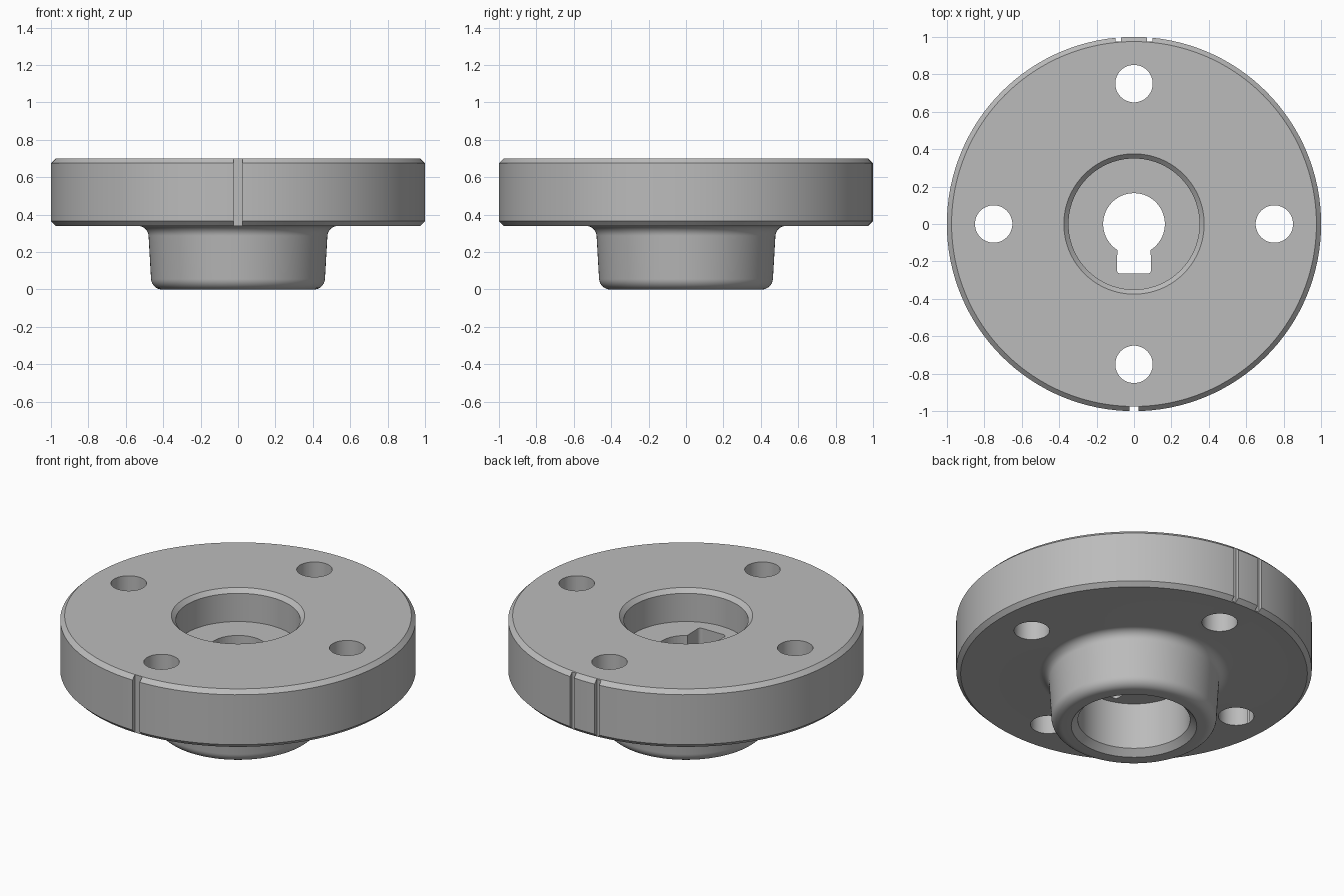
import bpy, bmesh
from math import pi, sin, cos, radians

cube = bpy.data.objects.get("Cube")
if cube:
    bpy.data.objects.remove(cube)

SEGMENTS = 128

steel = bpy.data.materials.new("plain grey")
steel.use_nodes = True
grey = (0.5, 0.5, 0.5, 1)
steel.diffuse_color = grey
steel.node_tree.nodes["Principled BSDF"].inputs["Base Color"].default_value = grey


def make_object(name, bm):
    bmesh.ops.recalc_face_normals(bm, faces=bm.faces)
    mesh = bpy.data.meshes.new(name)
    bm.to_mesh(mesh)
    bm.free()
    mesh.materials.append(steel)
    obj = bpy.data.objects.new(name, mesh)
    bpy.context.collection.objects.link(obj)
    return obj


def arc(cx, cz, r, start, end, steps=8):
    angles = [radians(start + (end - start) * i / steps) for i in range(steps + 1)]
    return [(cx + r * cos(a), cz + r * sin(a)) for a in angles]


def lathe(name, profile):
    """Revolve a closed (radius, height) profile around z."""
    bm = bmesh.new()
    rings = [[bm.verts.new((r * sin(2 * pi * i / SEGMENTS), r * cos(2 * pi * i / SEGMENTS), z))
              for i in range(SEGMENTS)] for r, z in profile]
    for a, b in zip(rings, rings[1:] + rings[:1]):
        for i in range(SEGMENTS):
            j = (i + 1) % SEGMENTS
            bm.faces.new((a[i], a[j], b[j], b[i]))
    return make_object(name, bm)


def prism(name, outline, z0, z1):
    """Extrude a flat outline from z0 to z1."""
    bm = bmesh.new()
    face = bm.faces.new([bm.verts.new((x, y, z0)) for x, y in outline])
    top = bmesh.ops.extrude_face_region(bm, geom=[face])["geom"]
    for v in top:
        if isinstance(v, bmesh.types.BMVert):
            v.co.z = z1
    return make_object(name, bm)


def box(name, x, y, width, depth):
    w, d = width / 2, depth / 2
    return prism(name, [(x - w, y - d), (x + w, y - d), (x + w, y + d), (x - w, y + d)], 0.3, 0.8)


def circle(x, y, r, steps=48):
    return arc(x, y, r, 0, 360 * (steps - 1) / steps, steps - 1)


# Flanged hub with a top recess, a bottom bore and a thin web between them
WEB_HOLE = 0.165
profile = [(WEB_HOLE - 0.08, 0.5), (WEB_HOLE - 0.08, 0.325), (0.316, 0.325), (0.316, 0.037), (0.353, 0)]
profile += arc(0.405, 0.06, 0.06, -90, -4)
profile += arc(0.535, 0.283, 0.057, 176, 90)
profile += [(0.975, 0.34), (1, 0.365), (1, 0.675), (0.975, 0.7), (0.375, 0.7), (0.35, 0.675), (0.35, 0.5)]
flange = lathe("flanged_hub", profile)

# Keyed shaft hole: round hole with a rounded slot towards the front
SLOT, SLOT_END, CORNER = 0.092, -0.265, 0.02
edge = -57.5
keyhole = arc(0, 0, WEB_HOLE, edge, 360 - 180 - edge, 44)
keyhole += arc(-SLOT + CORNER, SLOT_END + CORNER, CORNER, 180, 270, 5)
keyhole += arc(SLOT - CORNER, SLOT_END + CORNER, CORNER, 270, 360, 5)
cutters = [prism("keyhole_cutter", keyhole, 0.2, 0.6)]

# Four bolt holes
for i in range(4):
    a = i * pi / 2
    cutters.append(prism("bolt_hole_cutter", circle(0.75 * cos(a), 0.75 * sin(a), 0.1), 0.2, 0.8))

# Rim notches: one at the front, a pair at the back
cutters.append(box("front_notch_cutter", 0, -1.025, 0.05, 0.1))
for x in (-0.085, 0.085):
    cutters.append(box("back_notch_cutter", x, 1.025, 0.03, 0.1))

bpy.context.view_layer.objects.active = flange
for cutter in cutters:
    cut = flange.modifiers.new(cutter.name, "BOOLEAN")
    cut.operation = "DIFFERENCE"
    cut.solver = "EXACT"
    cut.object = cutter
    bpy.ops.object.modifier_apply(modifier=cut.name)
    bpy.data.objects.remove(cutter)

# Smooth round walls, crisp chamfers
bpy.ops.object.select_all(action="DESELECT")
flange.select_set(True)
bpy.ops.object.shade_smooth_by_angle(angle=radians(25))
